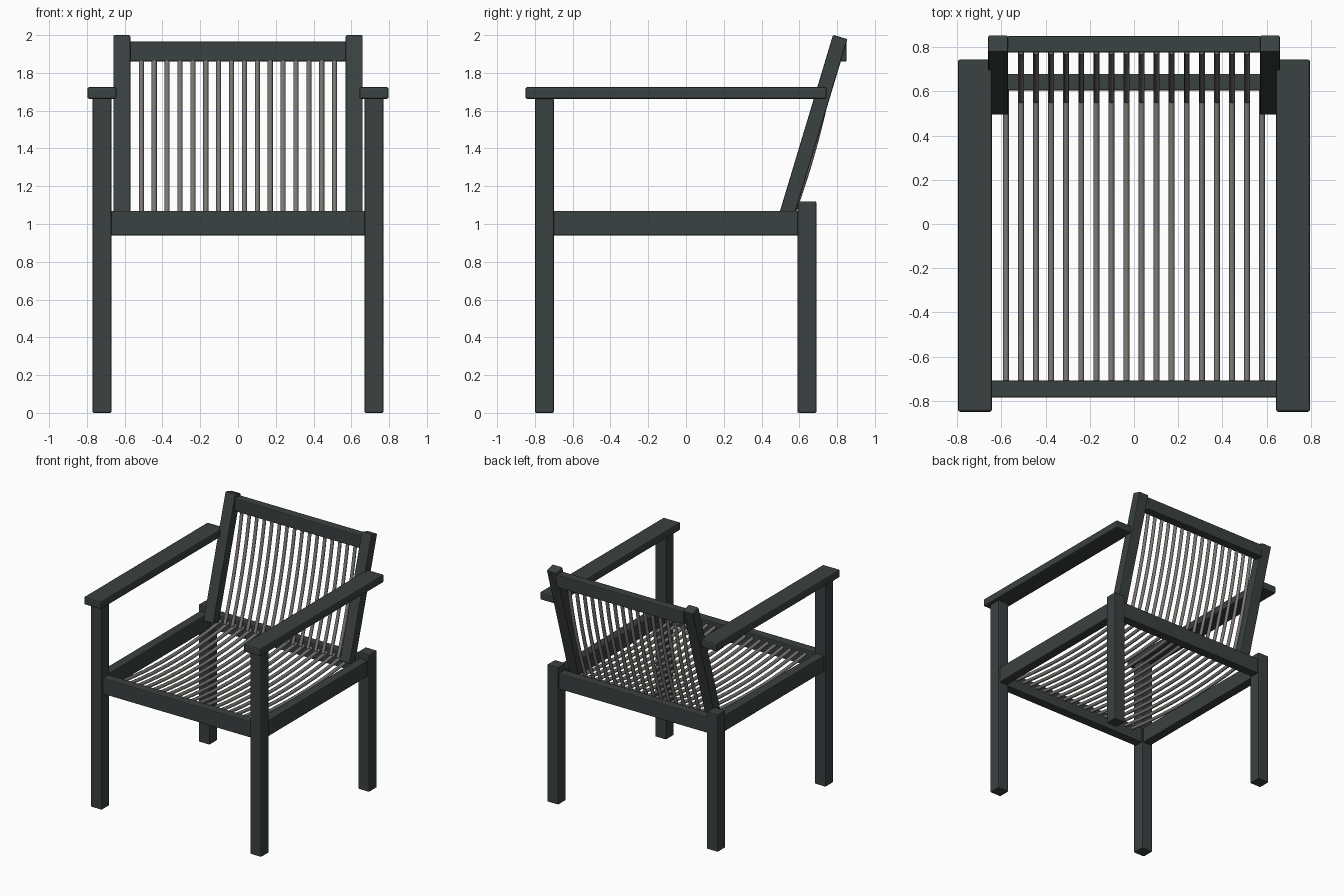
import bpy, math
from mathutils import Vector

if "Cube" in bpy.data.objects:
    bpy.data.objects.remove(bpy.data.objects["Cube"])


def material(name, rgb):
    m = bpy.data.materials.new(name)
    m.diffuse_color = (*rgb, 1)
    m.use_nodes = True
    m.node_tree.nodes["Principled BSDF"].inputs["Base Color"].default_value = m.diffuse_color
    return m


FRAME = material("dark green grey wood", (0.043, 0.053, 0.052))
CORD = material("warm grey cord", (0.20, 0.19, 0.175))


def box(name, lo, hi, tilt=0.0, bevel=0.007):
    """Bevelled box between two corners, optionally tilted about x."""
    lo, hi = Vector(lo), Vector(hi)
    bpy.ops.mesh.primitive_cube_add(size=1, location=(lo + hi) / 2)
    o = bpy.context.object
    o.name = name
    o.scale = hi - lo
    bpy.ops.object.transform_apply(location=False, rotation=False, scale=True)
    o.rotation_euler.x = tilt
    b = o.modifiers.new("soft edges", 'BEVEL')
    b.width = bevel
    b.segments = 2
    o.data.materials.append(FRAME)
    return o


def cords(name, count, a, b, sag, radius=0.0135):
    """Row of parallel cords from a to b (y, z), bowed by the sag vector."""
    cu = bpy.data.curves.new(name, 'CURVE')
    cu.dimensions = '3D'
    cu.bevel_depth = radius
    cu.bevel_resolution = 2
    cu.use_fill_caps = True
    n = 12
    for i in range(count):
        x = (i - (count - 1) / 2) * 0.0682
        s = cu.splines.new('POLY')
        s.points.add(n)
        for k in range(n + 1):
            t = k / n
            w = 4 * t * (1 - t)
            s.points[k].co = (x, a[0] + (b[0] - a[0]) * t + sag[0] * w,
                              a[1] + (b[1] - a[1]) * t + sag[1] * w, 1)
        s.use_smooth = True
    o = bpy.data.objects.new(name, cu)
    bpy.context.collection.objects.link(o)
    cu.materials.append(CORD)


# parts on each side
TILT = -math.atan2(0.28, 0.93)
for side, s in (("left", -1), ("right", 1)):
    def side_box(name, x0, x1, y0, y1, z0, z1, **kw):
        xs = sorted((s * x0, s * x1))
        return box(side + "_" + name, (xs[0], y0, z0), (xs[1], y1, z1), **kw)

    side_box("front_leg", 0.67, 0.77, -0.80, -0.70, 0, 1.665)
    side_box("rear_leg", 0.67, 0.77, 0.59, 0.69, 0, 1.12)
    side_box("seat_rail", 0.682, 0.758, -0.705, 0.595, 0.94, 1.07)
    side_box("armrest", 0.643, 0.797, -0.85, 0.745, 1.662, 1.725, bevel=0.01)
    # leaning back post
    side_box("back_post", 0.57, 0.66, 0.674 - 0.04, 0.674 + 0.04,
             1.516 - 0.495, 1.516 + 0.495, tilt=TILT)

# cross rails
box("front_seat_rail", (-0.675, -0.785, 0.94), (0.675, -0.708, 1.07))
box("rear_seat_rail", (-0.675, 0.604, 0.94), (0.675, 0.68, 1.07))
box("top_back_rail", (-0.575, 0.776, 1.86), (0.575, 0.85, 1.965))

# woven cords
cords("seat_cords", 18, (-0.715, 1.03), (0.61, 1.03), (0, -0.045))
cords("back_cords", 16, (0.56, 1.04), (0.78, 1.865), (0.02, -0.005))
